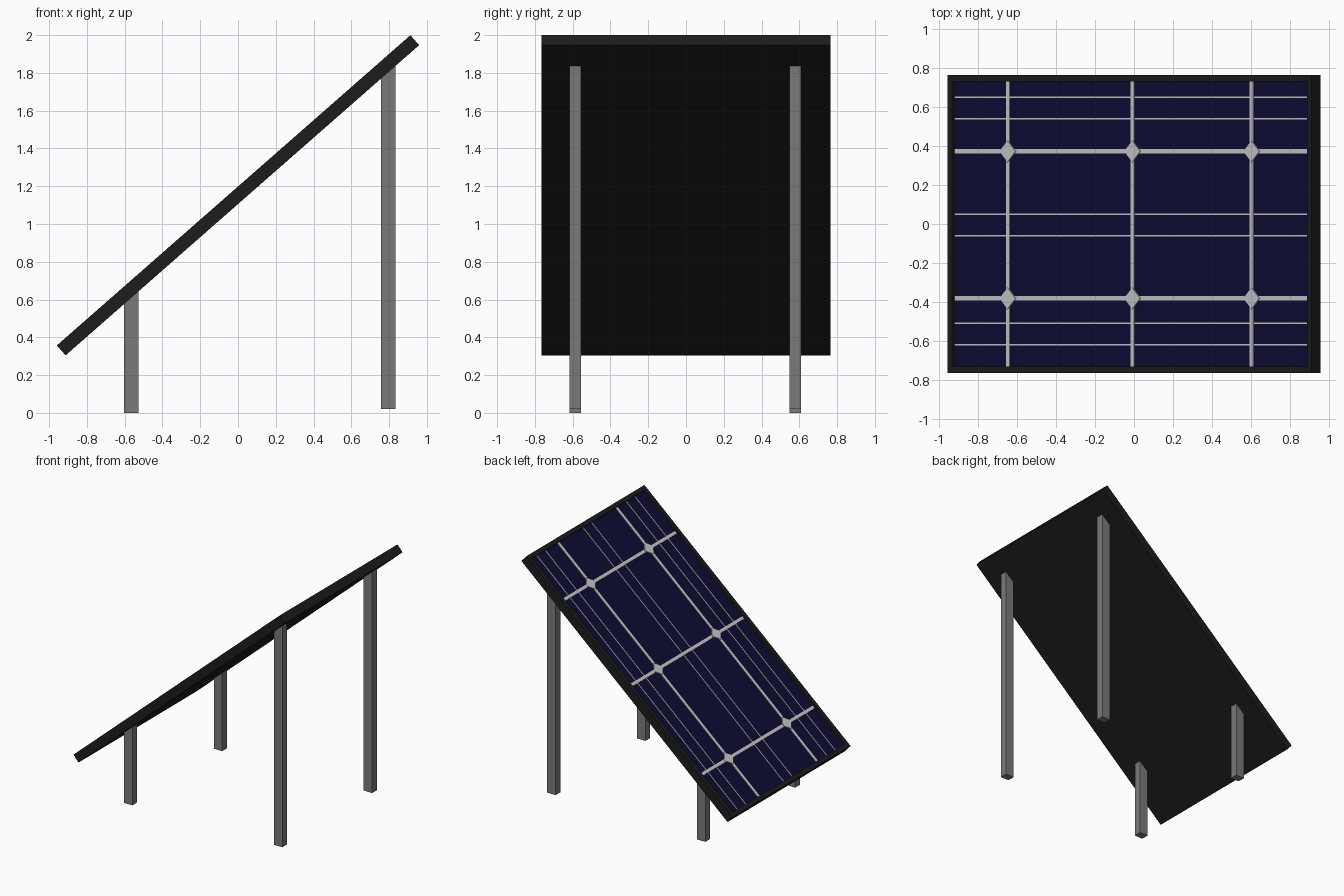
import bpy, bmesh, math
from mathutils import Matrix

if "Cube" in bpy.data.objects:
    bpy.data.objects.remove(bpy.data.objects["Cube"])

TILT = math.atan2(1.645, 1.875)
CENTRE_Z = 1.152
L, W, T = 2.49, 1.53, 0.07          # panel length, width, thickness
RIM, RECESS = 0.034, 0.02
GLASS_H = T / 2 - RECESS
PANEL = Matrix.Translation((0, 0, CENTRE_Z)) @ Matrix.Rotation(-TILT, 4, 'Y')


def material(name, r, g, b):
    m = bpy.data.materials.new(name)
    m.diffuse_color = (r, g, b, 1)
    m.use_nodes = True
    m.node_tree.nodes["Principled BSDF"].inputs["Base Color"].default_value = m.diffuse_color
    return m


black = material("frame_black", 0.0115, 0.0115, 0.0115)
blue = material("cell_blue", 0.004, 0.004, 0.035)
silver = material("silver_line", 0.68, 0.68, 0.68)
metal = material("leg_grey", 0.195, 0.195, 0.195)


def add_object(name, bm, mats, matrix=Matrix()):
    me = bpy.data.meshes.new(name)
    bm.to_mesh(me)
    bm.free()
    ob = bpy.data.objects.new(name, me)
    ob.matrix_world = matrix
    for m in mats:
        me.materials.append(m)
    bpy.context.collection.objects.link(ob)
    return ob


def box(bm, x0, x1, y0, y1, z0, z1):
    m = Matrix.Translation(((x0 + x1) / 2, (y0 + y1) / 2, (z0 + z1) / 2))
    m = m @ Matrix.Diagonal((x1 - x0, y1 - y0, z1 - z0, 1))
    return bmesh.ops.create_cube(bm, size=1, matrix=m)["verts"]


# Tilted tray: box with an inset, recessed cell surface
bm = bmesh.new()
box(bm, -L / 2, L / 2, -W / 2, W / 2, -T / 2, T / 2)
top = max(bm.faces, key=lambda f: f.calc_center_median().z)
bmesh.ops.inset_region(bm, faces=[top], thickness=RIM, use_even_offset=True)
walls = bmesh.ops.extrude_face_region(bm, geom=[top])["geom"]
cell = [f for f in walls if isinstance(f, bmesh.types.BMFace)][0]
bmesh.ops.translate(bm, verts=cell.verts, vec=(0, 0, -RECESS))
if top.is_valid:
    bmesh.ops.delete(bm, geom=[top], context='FACES_ONLY')
cell.material_index = 1
bmesh.ops.recalc_face_normals(bm, faces=bm.faces)
add_object("solar_panel", bm, [black, blue], PANEL)

# Conductor lines on the cell surface
hl, hw = L / 2 - RIM, W / 2 - RIM
bus_y = (-0.382, 0.373)
cross_u = (-0.846, 0.006, 0.82)

bm = bmesh.new()
for y in (-0.62, -0.51, -0.06, 0.05, 0.54, 0.65):
    box(bm, -hl, hl, y - 0.004, y + 0.004, GLASS_H - 0.004, GLASS_H + 0.003)
add_object("thin_lines", bm, [silver], PANEL)

bm = bmesh.new()
for y in bus_y:
    box(bm, -hl, hl, y - 0.012, y + 0.012, GLASS_H - 0.004, GLASS_H + 0.004)
add_object("long_bars", bm, [silver], PANEL)

bm = bmesh.new()
for u in cross_u:
    box(bm, u - 0.012, u + 0.012, -hw, hw, GLASS_H - 0.004, GLASS_H + 0.005)
add_object("cross_bars", bm, [silver], PANEL)

# Diamond contact pads where the bars cross
bm = bmesh.new()
for u in cross_u:
    for y in bus_y:
        bmesh.ops.create_cone(bm, cap_ends=True, segments=4, radius1=0.056, radius2=0.056,
                              depth=0.016, matrix=Matrix.Translation((u, y, GLASS_H)))
add_object("contact_pads", bm, [silver], PANEL)


# Legs with tops cut to the slope of the panel
def leg(name, x0, x1, y, z0):
    bm = bmesh.new()
    verts = box(bm, x0, x1, y - 0.031, y + 0.031, z0, z0 + 0.1)
    for v in verts:
        if v.co.z > z0 + 0.05:
            v.co.z = CENTRE_Z + v.co.x * math.tan(TILT) - (T / 2 - 0.008) / math.cos(TILT)
    add_object(name, bm, [metal])


for side, y in (("near", -0.586), ("far", 0.579)):
    leg("short_leg_" + side, -0.603, -0.527, y, 0.0)
    leg("tall_leg_" + side, 0.757, 0.834, y, 0.02)
